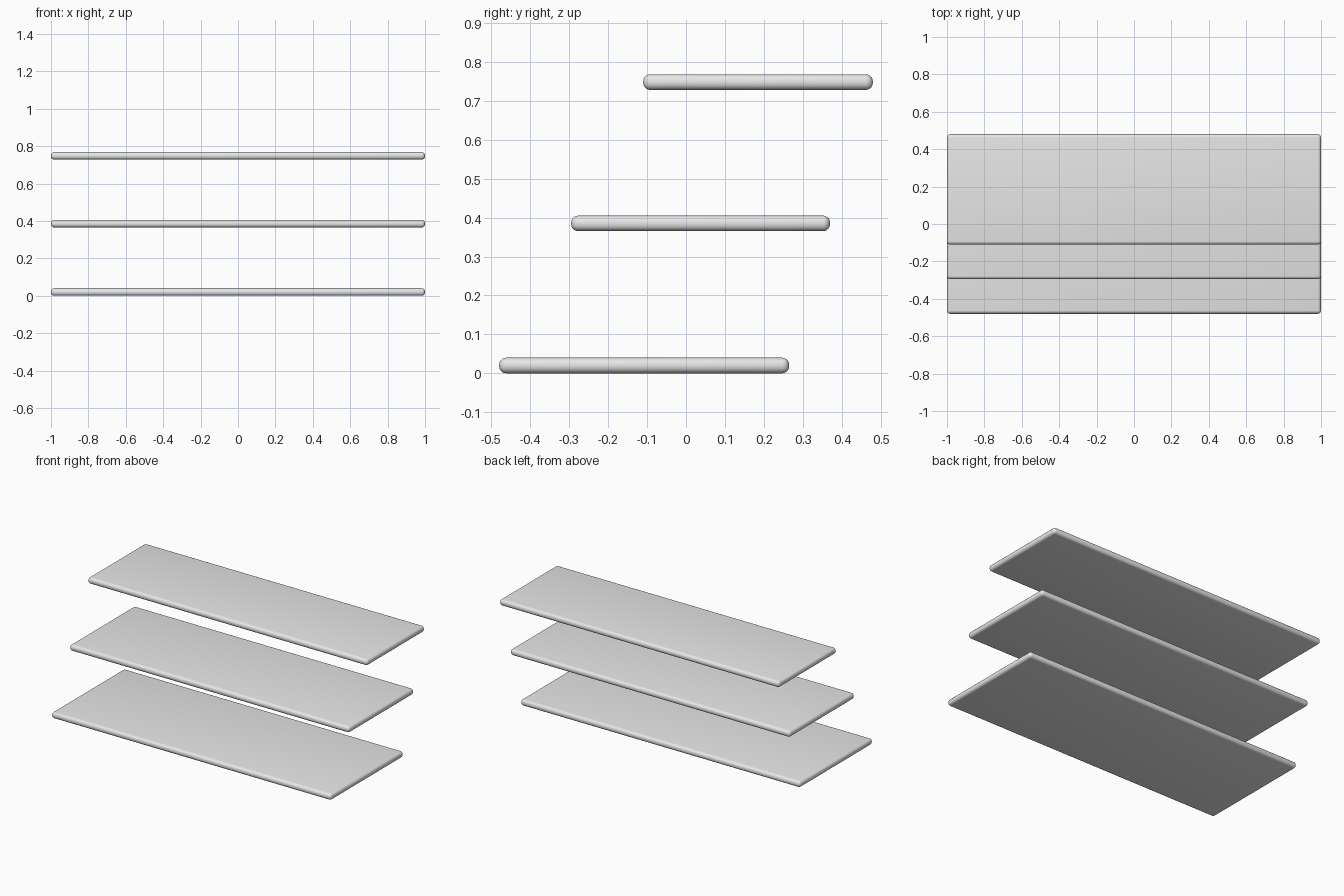
import bpy

default = bpy.data.objects.get("Cube")
if default:
    bpy.data.objects.remove(default, do_unlink=True)

THICKNESS = 0.04
WIDTH = 2.0

# Single light grey finish
grey = bpy.data.materials.new("light_grey")
grey.use_nodes = True
grey.diffuse_color = (0.8, 0.8, 0.8, 1)
grey.node_tree.nodes["Principled BSDF"].inputs["Base Color"].default_value = (0.8, 0.8, 0.8, 1)


def make_board(name, front, back, bottom):
    """Flat board with rounded edges, spanning front to back in y."""
    bpy.ops.mesh.primitive_cube_add(
        size=1, location=(0, (front + back) / 2, bottom + THICKNESS / 2))
    board = bpy.context.object
    board.name = name
    board.scale = (WIDTH, back - front, THICKNESS)
    bpy.ops.object.transform_apply(location=False, rotation=False, scale=True)
    board.data.materials.append(grey)
    bevel = board.modifiers.new("rounded_edges", 'BEVEL')
    bevel.width = 0.018
    bevel.segments = 5
    bpy.ops.object.modifier_apply(modifier=bevel.name)
    bpy.ops.object.shade_smooth_by_angle()


# Three boards, each higher one shallower and set further back
make_board("lower_board", -0.48, 0.265, 0.0)
make_board("middle_board", -0.295, 0.37, 0.365)
make_board("upper_board", -0.11, 0.48, 0.728)
